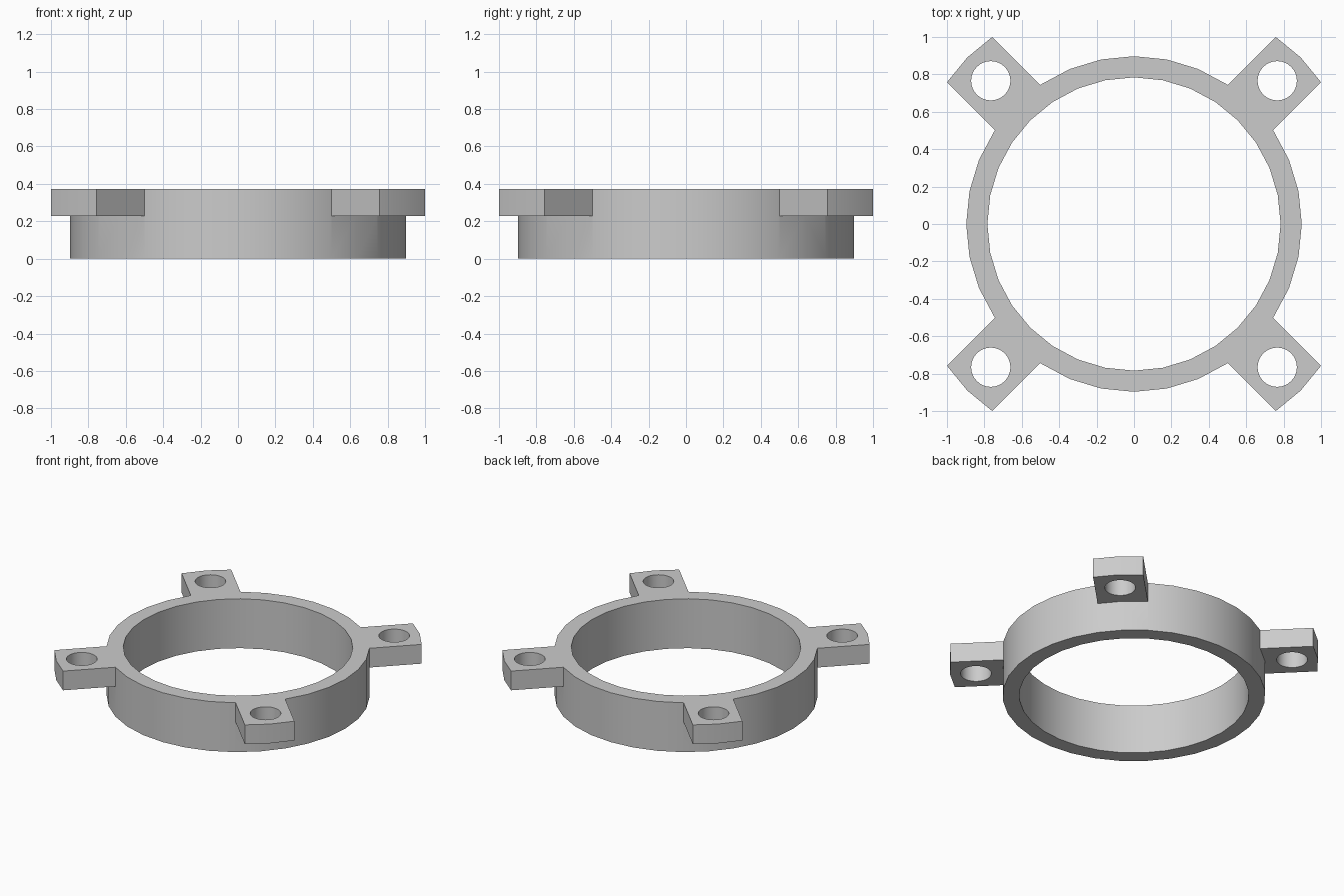
import bpy
import bmesh
import math
from mathutils import Matrix, Vector

if "Cube" in bpy.data.objects:
    bpy.data.objects.remove(bpy.data.objects["Cube"], do_unlink=True)

HEIGHT, TAB_BASE = 0.372, 0.227
OUTER, INNER = 0.897, 0.784
TAB_REACH, TAB_HALF = 1.26, 0.172
HOLE_DIST, HOLE_RADIUS = 1.083, 0.105
SIDES = 32

grey = bpy.data.materials.new("plain_grey")
grey.use_nodes = True
colour = (0.6, 0.6, 0.6, 1)
grey.diffuse_color = colour
grey.node_tree.nodes["Principled BSDF"].inputs["Base Color"].default_value = colour


def prism(name, outline, bottom, top):
    """Extrude a flat outline upward into a closed solid."""
    bm = bmesh.new()
    face = bm.faces.new([bm.verts.new((x, y, bottom)) for x, y in outline])
    result = bmesh.ops.extrude_face_region(bm, geom=[face])
    verts = [v for v in result["geom"] if isinstance(v, bmesh.types.BMVert)]
    bmesh.ops.translate(bm, verts=verts, vec=(0, 0, top - bottom))
    bmesh.ops.recalc_face_normals(bm, faces=bm.faces)
    mesh = bpy.data.meshes.new(name)
    bm.to_mesh(mesh)
    bm.free()
    mesh.materials.append(grey)
    obj = bpy.data.objects.new(name, mesh)
    bpy.context.collection.objects.link(obj)
    return obj


def circle(radius, cx=0, cy=0):
    steps = [math.tau * i / SIDES for i in range(SIDES)]
    return [(cx + radius * math.cos(a), cy + radius * math.sin(a)) for a in steps]


def combine(target, tool, operation):
    """Apply a boolean and discard the tool object."""
    tool.hide_render = True
    mod = target.modifiers.new(operation.lower(), "BOOLEAN")
    mod.operation, mod.object, mod.solver = operation, tool, "EXACT"
    bpy.context.view_layer.update()
    graph = bpy.context.evaluated_depsgraph_get()
    mesh = bpy.data.meshes.new_from_object(target.evaluated_get(graph))
    target.modifiers.clear()
    target.data = mesh
    bpy.data.objects.remove(tool, do_unlink=True)


# Ring body
ring = prism("mounting_ring", circle(OUTER), 0, HEIGHT)

# Four corner tabs, each with a faceted rounded end
shoulder = TAB_REACH - TAB_HALF * math.tan(math.pi / SIDES)
tab_outline = [(0.6, -TAB_HALF), (shoulder, -TAB_HALF), (TAB_REACH, 0),
               (shoulder, TAB_HALF), (0.6, TAB_HALF)]
angles = [math.radians(45 + 90 * i) for i in range(4)]
for angle in angles:
    turn = Matrix.Rotation(angle, 2)
    outline = [tuple(turn @ Vector(p)) for p in tab_outline]
    combine(ring, prism("tab", outline, TAB_BASE, HEIGHT), "UNION")

# Central bore and screw holes
combine(ring, prism("bore", circle(INNER), -0.1, HEIGHT + 0.1), "DIFFERENCE")
for angle in angles:
    centre = (HOLE_DIST * math.cos(angle), HOLE_DIST * math.sin(angle))
    hole = prism("screw_hole", circle(HOLE_RADIUS, *centre), 0.1, HEIGHT + 0.1)
    combine(ring, hole, "DIFFERENCE")

# Smooth round walls, crisp edges
for obj in bpy.context.selected_objects:
    obj.select_set(False)
ring.select_set(True)
bpy.context.view_layer.objects.active = ring
bpy.ops.object.shade_smooth_by_angle(angle=math.radians(30))
